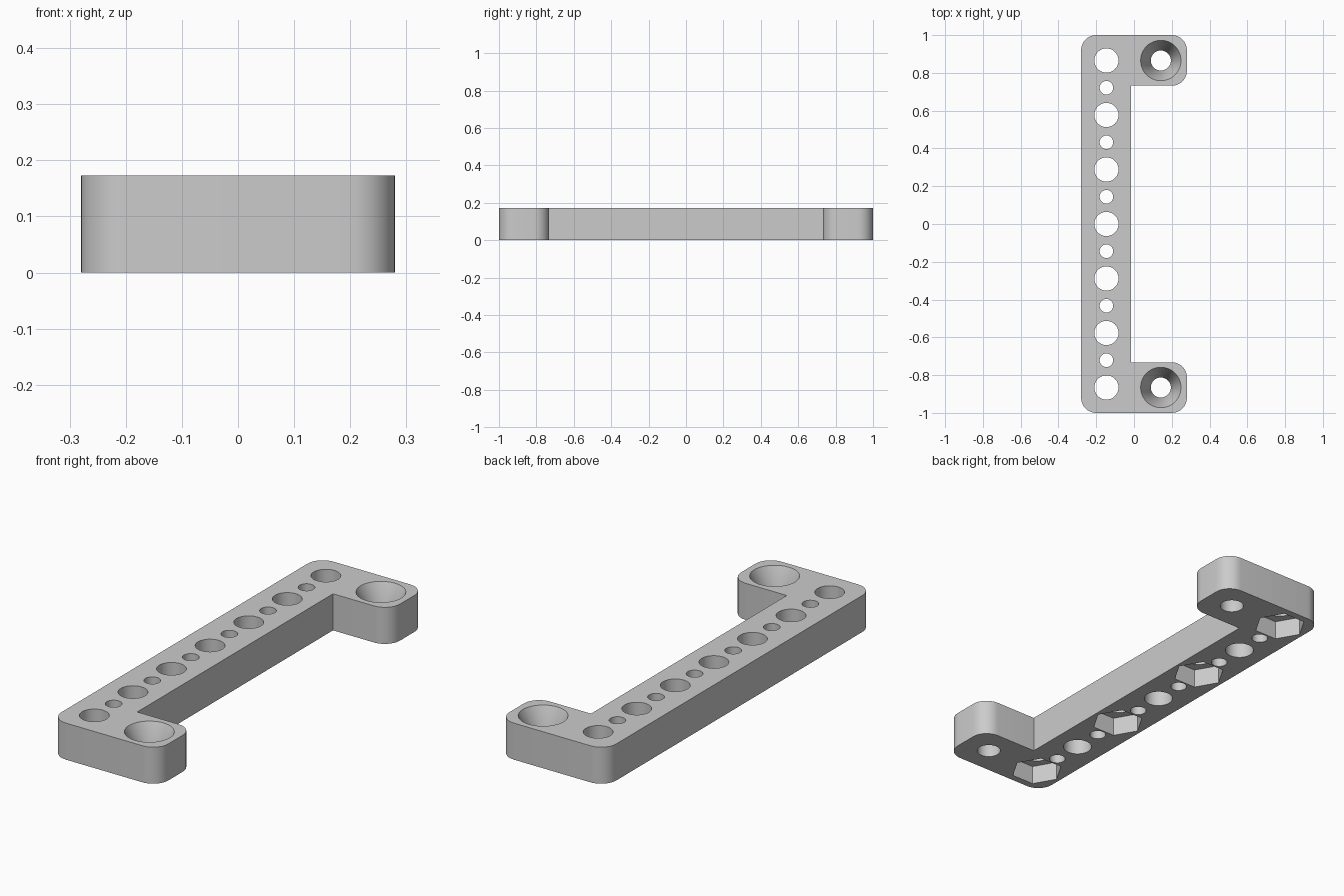
import bpy
import bmesh
import math

# Remove the default cube only
if "Cube" in bpy.data.objects:
    bpy.data.objects.remove(bpy.data.objects["Cube"])

HEIGHT = 0.173
PITCH = 0.2885
BAR_X, ARM_X, END_Y = -0.146, 0.142, 3 * PITCH
CORNER = 0.08

grey = bpy.data.materials.new("plain grey")
grey.use_nodes = True
grey.diffuse_color = (0.6, 0.6, 0.6, 1)
grey.node_tree.nodes["Principled BSDF"].inputs["Base Color"].default_value = (0.6, 0.6, 0.6, 1)


def add_object(name, bm):
    """Turn a bmesh into a linked grey object."""
    bmesh.ops.recalc_face_normals(bm, faces=bm.faces)
    mesh = bpy.data.meshes.new(name)
    bm.to_mesh(mesh)
    bm.free()
    mesh.materials.append(grey)
    obj = bpy.data.objects.new(name, mesh)
    bpy.context.collection.objects.link(obj)
    return obj


def arc(cx, cy, start, steps=10):
    """Quarter circle for a rounded corner, counter-clockwise."""
    return [(cx + CORNER * math.cos(start + math.pi / 2 * i / steps),
             cy + CORNER * math.sin(start + math.pi / 2 * i / steps))
            for i in range(steps + 1)]


def cut(target, x, y, z0, z1, r0, r1, sides=48):
    """Cut a round, conical or hexagonal hole between two heights."""
    bm = bmesh.new()
    rings = []
    for z, r in ((z0, r0), (z1, r1)):
        rings.append([bm.verts.new((x + r * math.cos(math.tau * i / sides),
                                    y + r * math.sin(math.tau * i / sides), z))
                      for i in range(sides)])
        bm.faces.new(rings[-1])
    for i in range(sides):
        j = (i + 1) % sides
        bm.faces.new((rings[0][i], rings[0][j], rings[1][j], rings[1][i]))
    cutter = add_object("hole_cutter", bm)
    cutter.hide_render = True
    mod = target.modifiers.new("hole", "BOOLEAN")
    mod.operation, mod.solver, mod.object = "DIFFERENCE", "EXACT", cutter
    bpy.context.view_layer.objects.active = target
    bpy.ops.object.modifier_apply(modifier=mod.name)
    bpy.data.objects.remove(cutter)


# Bracket body: long bar with a rounded arm at each end
left, right, inner_x, arm_y = -0.28, 0.28, -0.015, 0.732
quarter = math.pi / 2
outline = (arc(left + CORNER, -1 + CORNER, 2 * quarter)
           + arc(right - CORNER, -1 + CORNER, 3 * quarter)
           + arc(right - CORNER, -arm_y - CORNER, 0)
           + [(inner_x, -arm_y), (inner_x, arm_y)]
           + arc(right - CORNER, arm_y + CORNER, 3 * quarter)
           + arc(right - CORNER, 1 - CORNER, 0)
           + arc(left + CORNER, 1 - CORNER, quarter))
bm = bmesh.new()
base = bm.faces.new([bm.verts.new((x, y, 0)) for x, y in outline])
extruded = bmesh.ops.extrude_face_region(bm, geom=[base])
top = [v for v in extruded["geom"] if isinstance(v, bmesh.types.BMVert)]
bmesh.ops.translate(bm, verts=top, vec=(0, 0, HEIGHT))
bracket = add_object("mounting_bracket", bm)

# Large holes along the bar, every second one with a hexagonal nut pocket below
for i in range(-3, 4):
    cut(bracket, BAR_X, i * PITCH, -0.1, 0.3, 0.064, 0.064)
    if i % 2:
        cut(bracket, BAR_X, i * PITCH, -0.05, 0.09, 0.117, 0.117, 6)

# Small holes between them
for i in range(6):
    cut(bracket, BAR_X, (i - 2.5) * PITCH, -0.1, 0.3, 0.036, 0.036)

# Countersunk screw holes in the arms
slope = (0.107 - 0.053) / (HEIGHT - 0.05)
for y in (-END_Y, END_Y):
    cut(bracket, ARM_X, y, -0.1, 0.3, 0.053, 0.053)
    cut(bracket, ARM_X, y, 0.05, 0.2, 0.053, 0.053 + slope * 0.15)

# Smooth the round walls, keep the edges sharp
bpy.ops.object.select_all(action="DESELECT")
bracket.select_set(True)
bpy.context.view_layer.objects.active = bracket
bpy.ops.object.shade_smooth_by_angle(angle=math.radians(25))
